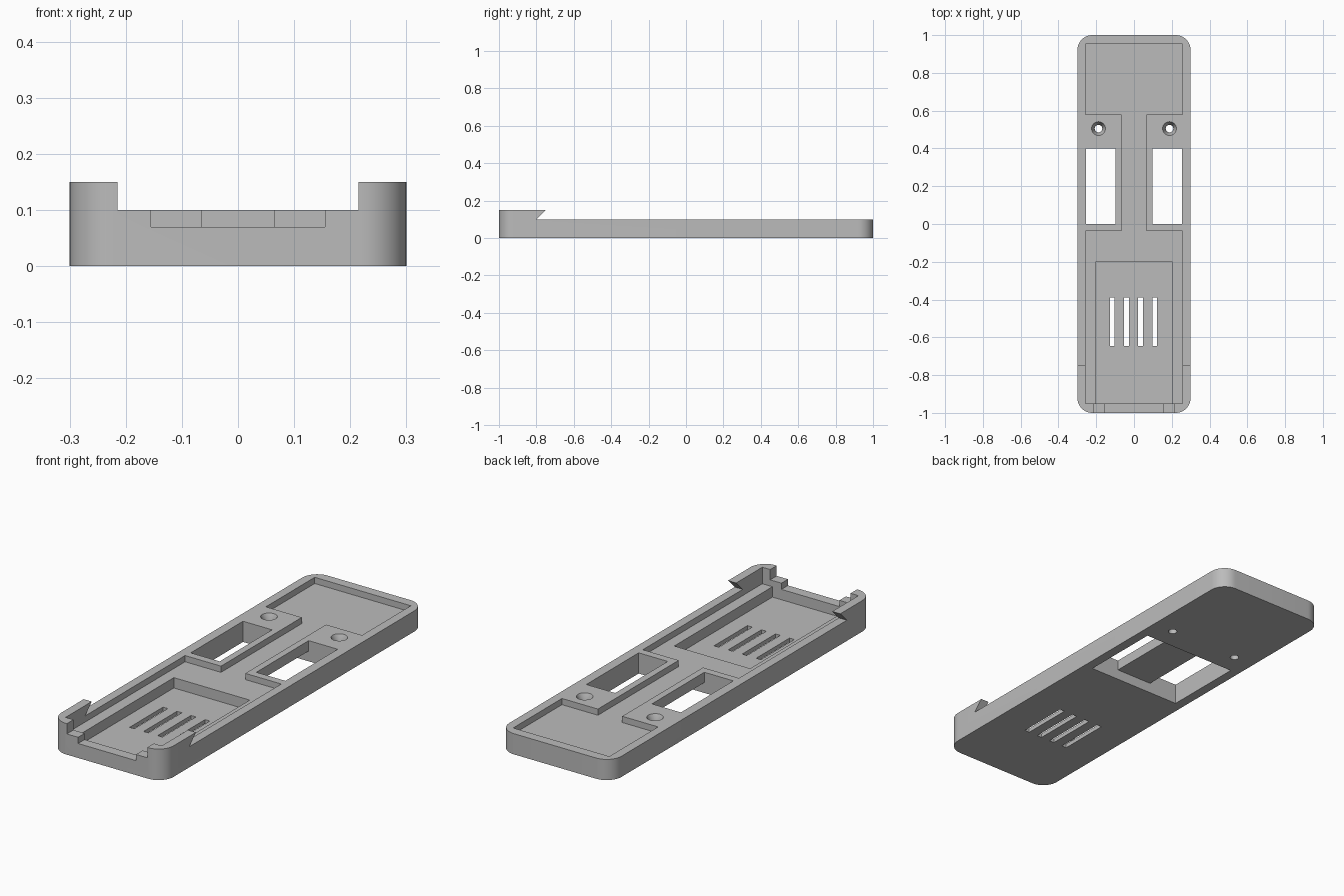
import bpy, bmesh, math
from mathutils import Vector

cube = bpy.data.objects.get("Cube")
if cube:
    bpy.data.objects.remove(cube, do_unlink=True)

grey = bpy.data.materials.new("plain grey")
grey.use_nodes = True
grey.diffuse_color = (0.5, 0.5, 0.5, 1)
grey.node_tree.nodes["Principled BSDF"].inputs["Base Color"].default_value = (0.5, 0.5, 0.5, 1)


def prism(name, base, shift):
    """Extrude a closed loop of 3D points along shift."""
    bm = bmesh.new()
    face = bm.faces.new([bm.verts.new(p) for p in base])
    out = bmesh.ops.extrude_face_region(bm, geom=[face])
    bmesh.ops.translate(bm, vec=Vector(shift),
                        verts=[g for g in out["geom"] if isinstance(g, bmesh.types.BMVert)])
    bmesh.ops.recalc_face_normals(bm, faces=bm.faces)
    mesh = bpy.data.meshes.new(name)
    bm.to_mesh(mesh)
    bm.free()
    mesh.materials.append(grey)
    obj = bpy.data.objects.new(name, mesh)
    bpy.context.collection.objects.link(obj)
    return obj


def box(name, x0, x1, y0, y1, z0, z1):
    return prism(name, [(x0, y0, z0), (x1, y0, z0), (x1, y1, z0), (x0, y1, z0)], (0, 0, z1 - z0))


def cone(name, x, y, z0, z1, r0, r1):
    bpy.ops.mesh.primitive_cone_add(vertices=32, radius1=r0, radius2=r1, depth=z1 - z0,
                                    location=(x, y, (z0 + z1) / 2))
    obj = bpy.context.object
    obj.name = name
    obj.data.materials.append(grey)
    return obj


def cut(target, cutter):
    cutter.hide_render = True
    mod = target.modifiers.new("cut", "BOOLEAN")
    mod.operation, mod.solver, mod.object = "DIFFERENCE", "EXACT", cutter
    bpy.context.view_layer.objects.active = target
    bpy.ops.object.modifier_apply(modifier=mod.name)
    bpy.data.objects.remove(cutter, do_unlink=True)


TOP, FLOOR, POST, ABOVE = 0.1, 0.07, 0.15, 0.25

# Rounded block
W, L, R, STEPS = 0.3, 1.0, 0.08, 12
outline = []
for i, (sx, sy) in enumerate([(1, 1), (-1, 1), (-1, -1), (1, -1)]):
    for k in range(STEPS + 1):
        a = math.pi / 2 * (i + k / STEPS)
        outline.append((sx * (W - R) + R * math.cos(a), sy * (L - R) + R * math.sin(a), 0))
tray = prism("tray", outline, (0, 0, POST))

# Lower the top, leaving hooked posts at the front corners
hook = [(-0.8, TOP), (-0.75, POST), (-0.75, ABOVE), (1.1, ABOVE), (1.1, TOP)]
cut(tray, prism("hook_cutter", [(-0.5, y, z) for y, z in hook], (1, 0, 0)))
cut(tray, box("front_gap_cutter", -0.215, 0.215, -1.1, -0.7, TOP, ABOVE))

# Shallow recess with a narrow waist and a notch through the front wall
half = [(0.155, -1.1), (0.155, -0.95), (0.257, -0.95), (0.257, -0.037),
        (0.065, -0.037), (0.065, 0.58), (0.257, 0.58), (0.257, 0.953)]
loop = half + [(-x, y) for x, y in reversed(half)]
cut(tray, prism("recess_cutter", [(x, y, FLOOR) for x, y in loop], (0, 0, ABOVE - FLOOR)))

# Deep front pocket and its vent slots
cut(tray, box("pocket_cutter", -0.203, 0.203, -0.95, -0.2, 0.02, ABOVE))
for i in range(4):
    x = -0.115 + i * 0.075
    cut(tray, box("slot_cutter", x - 0.013, x + 0.013, -0.645, -0.39, -0.1, ABOVE))

# Side windows, and screw holes with countersinks
for s in (-1, 1):
    x0, x1 = sorted((s * 0.098, s * 0.253))
    cut(tray, box("window_cutter", x0, x1, 0, 0.4, -0.1, ABOVE))
    cut(tray, cone("hole_cutter", s * 0.188, 0.505, -0.1, ABOVE, 0.02, 0.02))
    cut(tray, cone("countersink_cutter", s * 0.188, 0.505, 0.065, 0.105, 0.02, 0.039))

# Hollow under the bridge between the windows
cut(tray, box("bridge_cutter", -0.253, 0.253, 0, 0.4, -0.1, 0.05))

bpy.ops.object.select_all(action="DESELECT")
tray.select_set(True)
bpy.context.view_layer.objects.active = tray
bpy.ops.object.shade_smooth_by_angle(angle=math.radians(30))
